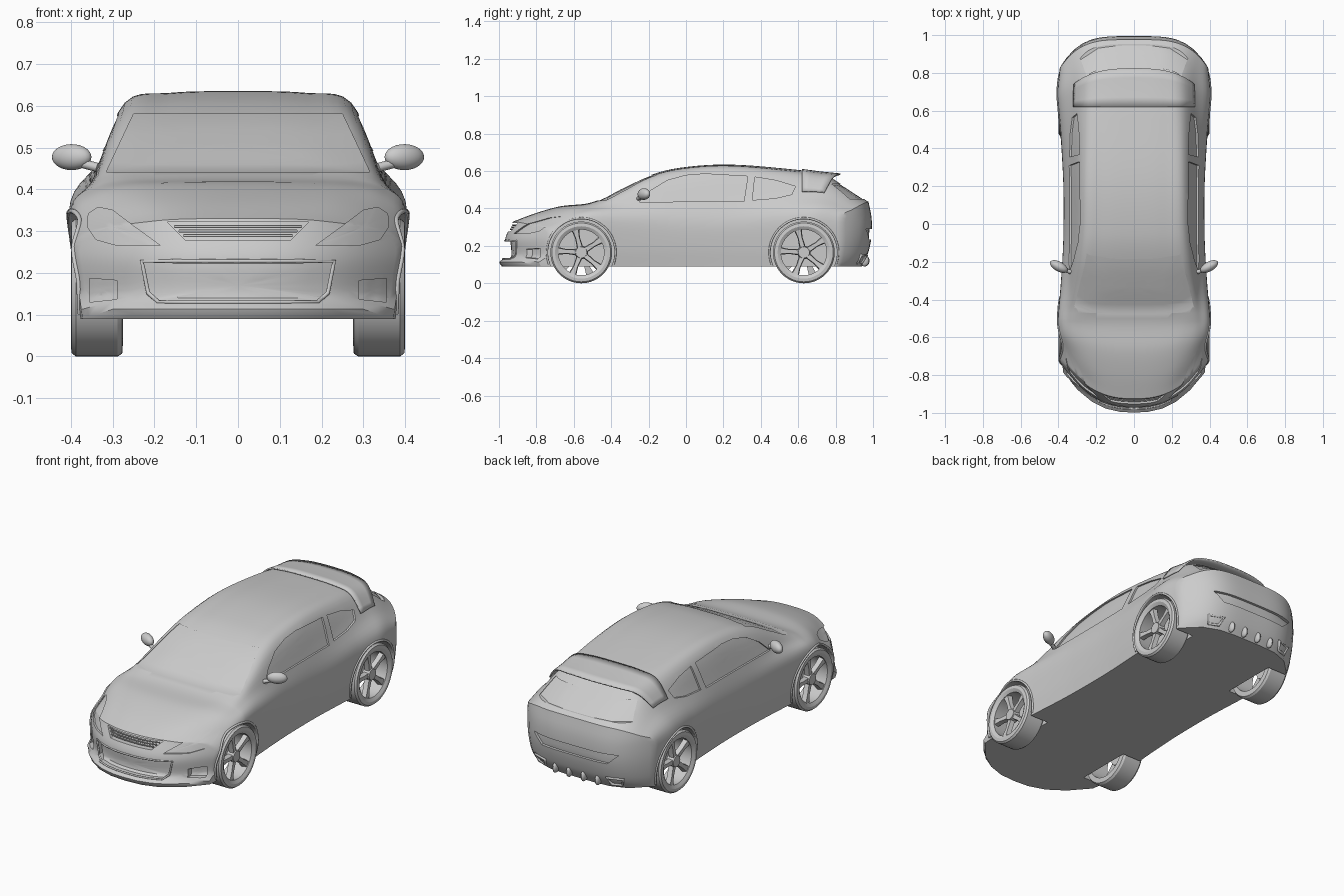
import bpy, bmesh, math
from mathutils import Vector, Matrix
from mathutils.bvhtree import BVHTree

if "Cube" in bpy.data.objects:
    bpy.data.objects.remove(bpy.data.objects["Cube"])


def hermite(keys, t):
    """Smooth interpolation of rows (param, v1, v2, ...)."""
    n = len(keys)
    i = max(0, min(n - 2, sum(k[0] <= t for k in keys) - 1))
    def tangent(j):
        a, b = keys[max(j - 1, 0)], keys[min(j + 1, n - 1)]
        return [(q - p) / (b[0] - a[0]) for p, q in zip(a, b)]
    k0, k1, m0, m1 = keys[i], keys[i + 1], tangent(i), tangent(i + 1)
    h = k1[0] - k0[0]
    s = max(0, min(1, (t - k0[0]) / h))
    a, b, c, d = 2*s**3 - 3*s*s + 1, s**3 - 2*s*s + s, 3*s*s - 2*s**3, s**3 - s*s
    return [a*k0[j] + b*h*m0[j] + c*k1[j] + d*h*m1[j] for j in range(1, len(k0))]


def mesh_obj(name, bm):
    bmesh.ops.recalc_face_normals(bm, faces=bm.faces)
    me = bpy.data.meshes.new(name)
    bm.to_mesh(me)
    ob = bpy.data.objects.new(name, me)
    bpy.context.collection.objects.link(ob)
    return ob


def bridge(bm, a, b, closed=True):
    for i in range(len(a) if closed else len(a) - 1):
        j = (i + 1) % len(a)
        bm.faces.new((a[i], a[j], b[j], b[i]))


def fan(bm, ring, centre):
    for i in range(len(ring)):
        bm.faces.new((ring[i], ring[(i + 1) % len(ring)], centre))


def tube(name, pts, r, closed=False):
    cu = bpy.data.curves.new(name, 'CURVE')
    cu.dimensions, cu.bevel_depth, cu.bevel_resolution, cu.use_fill_caps = '3D', r, 2, True
    sp = cu.splines.new('POLY')
    sp.points.add(len(pts) - 1)
    for q, p in zip(sp.points, pts):
        q.co = (*p, 1)
    sp.use_cyclic_u = closed
    ob = bpy.data.objects.new(name, cu)
    bpy.context.collection.objects.link(ob)


# Body stations: y, top z, roof edge x/z, belt x/z, shoulder x/z
STATIONS = [(-1, .33, .22, .322, .33, .305, .39, .27), (-.85, .377, .25, .37, .345, .345, .398, .30),
            (-.7, .412, .26, .405, .345, .385, .40, .335), (-.5, .434, .29, .428, .35, .405, .40, .355),
            (-.35, .507, .295, .485, .345, .425, .388, .35), (-.2, .575, .285, .55, .345, .43, .378, .34),
            (-.05, .615, .275, .588, .342, .435, .372, .33), (.2, .635, .27, .608, .337, .45, .372, .33),
            (.5, .616, .262, .588, .335, .46, .387, .355), (.75, .582, .25, .555, .33, .465, .40, .37),
            (.85, .528, .25, .512, .33, .45, .40, .37), (1, .435, .26, .425, .34, .395, .39, .35)]
NOSE = [(.09, -.985), (.115, -.998), (.14, -.966), (.24, -.966), (.33, -.925)]
TAIL = [(.09, .94), (.15, .97), (.25, .992), (.35, .992), (.44, .975)]
ZLOW = .09


def section(y, u):
    zt, wr, zr, wb, zb, wm, zm = hermite(STATIONS, y)
    z1 = zt - .15 * (zt - zr)
    return hermite([(-1, -.6*wr, z1), (0, 0, zt), (1, .6*wr, z1), (2, wr, zr), (3, wb, zb),
                    (4, wm, zm), (5, wm - .004, .2), (6, wm - .018, ZLOW)], u)


def warp(x, y, z):
    """Curve the flat nose and tail in plan and in profile."""
    r = abs(x) / .4
    if y < -.5:
        t = (-.5 - y) / .5
        return Vector((x, -.5 + t * (hermite(NOSE, z)[0] + .25 * r**2.5 + .5), z))
    if y > .5:
        t = (y - .5) / .5
        return Vector((x, .5 + t * (hermite(TAIL, z)[0] - .18 * r**4 - .5), z))
    return Vector((x, y, z))


# Body shell
bm = bmesh.new()
rings = []
for i in range(73):
    y = -1 + i / 36
    half = [section(y, k / 5) for k in range(31)]
    half += [(half[-1][0] * f, ZLOW) for f in (.75, .5, .25)]
    full = half + [(0, ZLOW)] + [(-x, z) for x, z in reversed(half[1:])]
    rings.append((full, y))
loops = [[bm.verts.new(warp(x, y, z)) for x, z in full] for full, y in rings]
for a, b in zip(loops, loops[1:]):
    bridge(bm, a, b)
for (full, y), loop in ((rings[0], loops[0]), (rings[-1], loops[-1])):
    for f in (.96, .9, .8, .7, .6, .5, .4, .3, .2, .1):
        new = [bm.verts.new(warp(x * f, y, .21 + (z - .21) * f)) for x, z in full]
        bridge(bm, loop, new)
        loop = new
    fan(bm, loop, bm.verts.new(warp(0, y, .21)))
body = mesh_obj("body", bm)
tree = BVHTree.FromBMesh(bm)


def on_body(p, axis, s):
    """Project a 2D point onto the body: axis 0 from the side, axis 1 from front or back."""
    o = Vector((s * 2, p[0], p[1])) if axis == 0 else Vector((p[0], s * 2, p[1]))
    d = Vector((-s, 0, 0)) if axis == 0 else Vector((0, -s, 0))
    return tree.ray_cast(o, d)[0] or tree.find_nearest(o)[0], d


def dense(outline, n=6):
    out = []
    for a, b in zip(outline, outline[1:] + outline[:1]):
        out += [(a[0] + (b[0]-a[0])*k/n, a[1] + (b[1]-a[1])*k/n) for k in range(n)]
    return out


cut = bmesh.new()


def recess(outline, axis, s, depth):
    pts = dense(outline)
    c = [sum(v) / len(pts) for v in zip(*pts)]
    edge = []
    for off in (depth, -.03):
        prev = None
        for f in (1, .75, .5, .25):
            ring = []
            for p in pts:
                h, d = on_body((c[0] + (p[0]-c[0])*f, c[1] + (p[1]-c[1])*f), axis, s)
                ring.append(cut.verts.new(h + d * off))
            if prev:
                bridge(cut, prev, ring)
            else:
                edge.append(ring)
            prev = ring
        h, d = on_body(c, axis, s)
        fan(cut, prev, cut.verts.new(h + d * off))
    bridge(cut, edge[0], edge[1])


def both(half):
    """Outline symmetric in x from its right half, top to bottom."""
    return half + [(-x, z) for x, z in reversed(half)]


DOOR_WINDOW = [(-.25, .435), (-.19, .495), (-.1, .55), (0, .577), (.1, .585), (.33, .572), (.31, .438)]
REAR_WINDOW = [(.355, .445), (.368, .568), (.48, .55), (.585, .518), (.565, .475), (.48, .455)]
HEADLIGHT = [(.185, .265), (.25, .312), (.30, .35), (.335, .357), (.358, .342), (.36, .31), (.34, .28), (.29, .266)]
FOG = [(.29, .182), (.355, .187), (.355, .13), (.29, .137)]
INTAKE = both([(.23, .228), (.215, .152), (.19, .13)])
for s in (-1, 1):
    recess(DOOR_WINDOW, 0, s, .01)
    recess(REAR_WINDOW, 0, s, .01)
    recess([(x * s, z) for x, z in HEADLIGHT], 1, -1, .012)
    recess([(x * s, z) for x, z in FOG], 1, -1, .03)
    for y in (-.56, .63):
        bmesh.ops.create_cone(cut, cap_ends=True, segments=56, radius1=.178, radius2=.178, depth=.3,
                              matrix=Matrix.Translation((s * .41, y, .165)) @ Matrix.Rotation(math.pi/2, 4, 'Y'))
recess(both([(.25, .58), (.315, .442)]), 1, -1, .012)     # windscreen
recess(both([(.17, .322), (.125, .277)]), 1, -1, .03)     # upper grille
recess(INTAKE, 1, -1, .03)
recess(both([(.25, .53), (.285, .45)]), 1, 1, .008)       # rear glass
recess(both([(.26, .29), (.2, .235)]), 1, 1, .014)        # tailgate recess
cutter = mesh_obj("body_cutter", cut)
cutter.hide_render = True
cutter.hide_set(True)
mod = body.modifiers.new("openings", 'BOOLEAN')
mod.object, mod.solver, mod.use_self = cutter, 'EXACT', True
bpy.context.view_layer.objects.active = body
bpy.ops.object.modifier_apply(modifier=mod.name)
bpy.data.objects.remove(cutter)

# Roof spoiler with swept side edges
bm = bmesh.new()
rows = []
for f in (0, .25, .5, .75, 1):
    row = []
    for k in range(-14, 15):
        u = abs(k) / 5
        y = .62 + f * (.205 - .085 * (u / 2.8)**2)
        x, z = section(min(y, .7), u)
        row.append(bm.verts.new((math.copysign(x + .002, k) if k else 0, y, z + .003 - .1 * max(0, y - .7))))
    rows.append(row)
for a, b in zip(rows, rows[1:]):
    bridge(bm, a, b, False)
spoiler = mesh_obj("roof_spoiler", bm)
sol = spoiler.modifiers.new("thickness", 'SOLIDIFY')
sol.thickness, sol.offset = .008, 0

# Grille bars and intake frame
for i, z in enumerate((.289, .3, .311)):
    w = .118 + (z - .277)
    pts = [on_body((w * k / 8, z), 1, -1)[0] + Vector((0, .008, 0)) for k in range(-8, 9)]
    tube(f"grille_bar_{i}", pts, .0035)
tube("intake_frame", [on_body(p, 1, -1)[0] for p in dense(INTAKE)], .005, True)

# Wheel arch lips
for s in (-1, 1):
    for y in (-.56, .63):
        pts = []
        for k in range(41):
            a = math.radians(-20 + 220 * k / 40)
            pts.append(on_body((y + .183 * math.cos(a), .165 + .183 * math.sin(a)), 0, s)[0])
        tube("arch_lip", pts, .006)

# Wheels: hollow tyre ring, hub and five spokes
bm = bmesh.new()
TYRE = [(.122, .39), (.132, .396), (.14, .40), (.157, .398), (.165, .388), (.165, .288), (.158, .277), (.13, .275)]
N = 56
loops = [[bm.verts.new((x, r * math.cos(2*math.pi*i/N), r * math.sin(2*math.pi*i/N))) for i in range(N)]
         for r, x in TYRE]
for a, b in zip(loops, loops[1:] + loops[:1]):
    bridge(bm, a, b)
bmesh.ops.create_cone(bm, cap_ends=True, segments=24, radius1=.036, radius2=.03, depth=.04,
                      matrix=Matrix.Translation((.365, 0, 0)) @ Matrix.Rotation(math.pi/2, 4, 'Y'))
for k in range(5):
    rot = Matrix.Rotation(2 * math.pi * k / 5 + .25, 4, 'X')
    ends = [[bm.verts.new(rot @ Vector((x + dx, sy * w, r))) for x, sy in ((.352, -1), (.352, 1), (.378, .75), (.378, -.75))]
            for r, w, dx in ((.02, .017, 0), (.08, .013, .003), (.127, .021, .008))]
    for a, b in zip(ends, ends[1:]):
        bridge(bm, a, b)
    bm.faces.new(ends[0])
    bm.faces.new(ends[2])
wheel = mesh_obj("wheel_front_right", bm)
wheel.location = (0, -.56, .165)
for name, y, turn in (("wheel_rear_right", .63, 0), ("wheel_front_left", -.56, math.pi), ("wheel_rear_left", .63, math.pi)):
    w = bpy.data.objects.new(name, wheel.data)
    w.location, w.rotation_euler = (0, y, .165), (0, 0, turn)
    bpy.context.collection.objects.link(w)

# Door mirrors, exhaust outlets
for s, side in ((1, "right"), (-1, "left")):
    bm = bmesh.new()
    m = Matrix.Translation((s*.398, -.225, .477)) @ Matrix.Rotation(s*.5, 4, 'Z') @ Matrix.Diagonal((.052, .026, .031, 1))
    bmesh.ops.create_uvsphere(bm, u_segments=24, v_segments=14, radius=1, matrix=m)
    mesh_obj("door_mirror_" + side, bm)
    tube("mirror_arm_" + side, [(s*.335, -.255, .452), (s*.385, -.235, .465)], .011)
    pts = [on_body((s * x, z), 1, 1)[0] + Vector((0, .004, 0))
           for x, z in ((.19, .15), (.27, .15), (.255, .11), (.205, .11))]
    tube("exhaust_outlet_" + side, pts, .008, True)

# Diffuser fins
bm = bmesh.new()
for x in (-.13, -.045, .045, .13):
    p = on_body((x, .12), 1, 1)[0]
    bmesh.ops.create_uvsphere(bm, u_segments=16, v_segments=10, radius=1,
                              matrix=Matrix.Translation(p) @ Matrix.Diagonal((.014, .025, .03, 1)))
mesh_obj("diffuser_fins", bm)

# Smooth shading with sharp creases
bpy.ops.object.select_all(action='DESELECT')
for ob in bpy.data.objects:
    if ob.type == 'MESH':
        ob.select_set(True)
bpy.context.view_layer.objects.active = body
bpy.ops.object.shade_smooth_by_angle(angle=math.radians(32))
